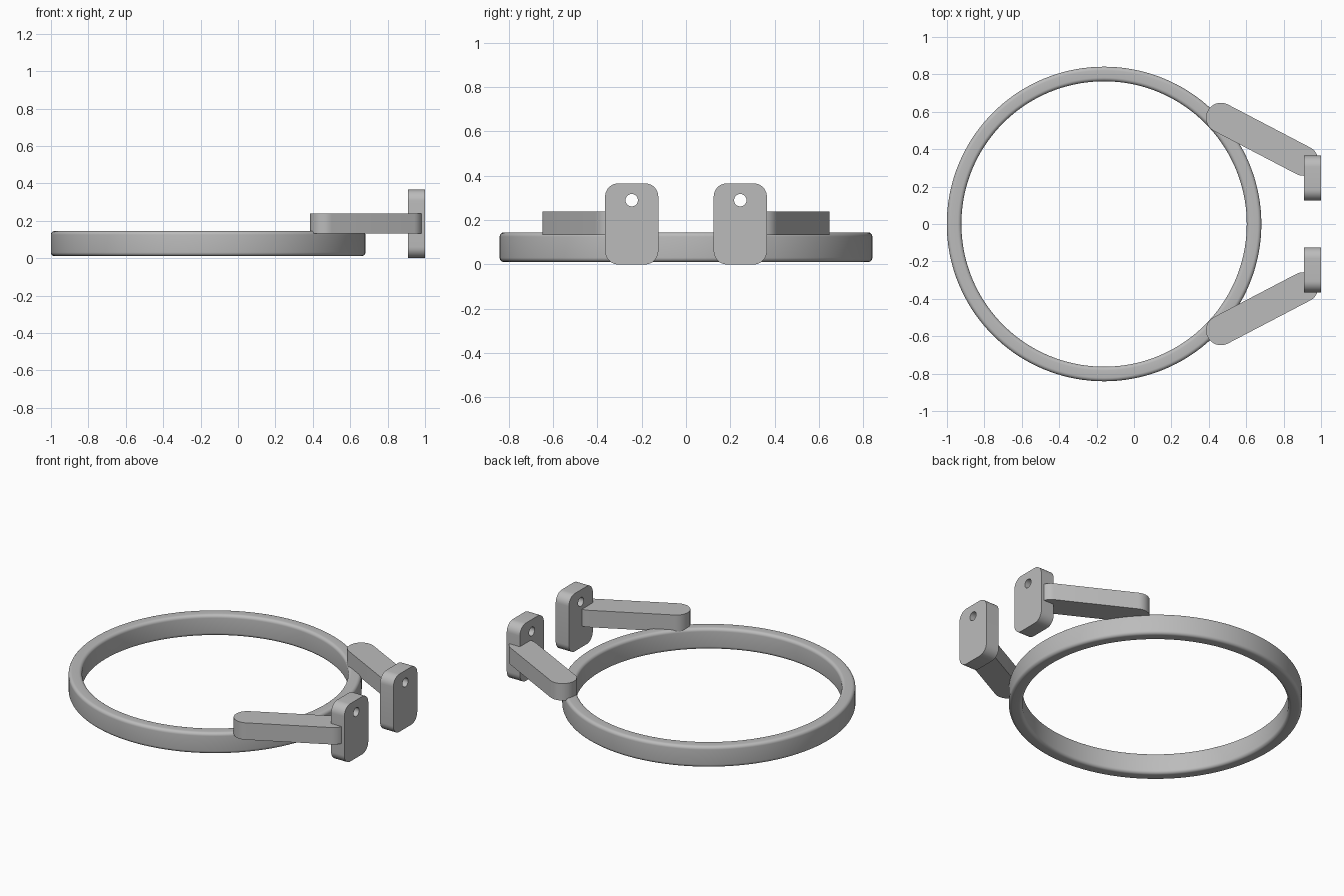
import bpy, bmesh
from math import cos, sin, pi, atan2, hypot, radians

default_cube = bpy.data.objects.get("Cube")
if default_cube:
    bpy.data.objects.remove(default_cube, do_unlink=True)

GREY = (0.5, 0.5, 0.5, 1)
grey = bpy.data.materials.new("plain_grey")
grey.use_nodes = True
grey.diffuse_color = GREY
grey.node_tree.nodes["Principled BSDF"].inputs["Base Color"].default_value = GREY


def rounded_rect(width, height, radius, steps=10):
    """Outline of a centred rectangle with rounded corners."""
    points = []
    corners = ((1, 1), (-1, 1), (-1, -1), (1, -1))
    for quarter, (sx, sy) in enumerate(corners):
        for i in range(steps + 1):
            a = (quarter + i / steps) * pi / 2
            points.append((sx * (width / 2 - radius) + radius * cos(a),
                           sy * (height / 2 - radius) + radius * sin(a)))
    return points


def circle(cx, cy, radius, steps=32):
    return [(cx + radius * cos(2 * pi * i / steps),
             cy + radius * sin(2 * pi * i / steps)) for i in range(steps)]


def finish(name, bm, location, rotation=(0, 0, 0)):
    bmesh.ops.remove_doubles(bm, verts=bm.verts, dist=0.0001)
    bmesh.ops.recalc_face_normals(bm, faces=bm.faces)
    mesh = bpy.data.meshes.new(name)
    bm.to_mesh(mesh)
    bm.free()
    mesh.materials.append(grey)
    obj = bpy.data.objects.new(name, mesh)
    obj.location, obj.rotation_euler = location, rotation
    bpy.context.collection.objects.link(obj)
    bpy.ops.object.select_all(action='DESELECT')
    obj.select_set(True)
    bpy.context.view_layer.objects.active = obj
    bpy.ops.object.shade_smooth_by_angle(angle=radians(35))
    return obj


def slab(name, outlines, depth, location, rotation):
    """Extrude an outline, with optional holes, into a centred slab."""
    bm = bmesh.new()
    ends = []
    for z in (-depth / 2, depth / 2):
        loops = [[bm.verts.new((x, y, z)) for x, y in line] for line in outlines]
        ends.append(loops)
    # clean up coincident corner points before filling
    bmesh.ops.remove_doubles(bm, verts=bm.verts, dist=0.00001)
    ends = [[[v for v in loop if v.is_valid] for loop in loops] for loops in ends]
    for loops in ends:
        edges = [bm.edges.new((a, b)) for loop in loops
                 for a, b in zip(loop, loop[1:] + loop[:1])]
        bmesh.ops.triangle_fill(bm, use_beauty=True, use_dissolve=False,
                                edges=edges, normal=(0, 0, 1))
    for low, high in zip(*ends):
        for i in range(len(low)):
            bm.faces.new((low[i - 1], low[i], high[i], high[i - 1]))
    return finish(name, bm, location, rotation)


def revolve(name, section, mean_radius, location, steps=144):
    """Sweep a closed section around the vertical axis."""
    bm = bmesh.new()
    rings = []
    for i in range(steps):
        a = 2 * pi * i / steps
        rings.append([bm.verts.new(((mean_radius + x) * cos(a),
                                    (mean_radius + x) * sin(a), z))
                      for x, z in section])
    for i in range(steps):
        a, b = rings[i - 1], rings[i]
        for j in range(len(section)):
            bm.faces.new((a[j - 1], b[j - 1], b[j], a[j]))
    return finish(name, bm, location)


# Round hoop with softened edges
revolve("hoop", rounded_rect(0.078, 0.134, 0.02, 6), 0.802, (-0.16, 0, 0.078))

# Mirrored pair of arms and drilled end plates
inner, outer, arm_radius = (0.465, 0.568), (0.905, 0.338), 0.08
dx, dy = outer[0] - inner[0], outer[1] - inner[1]
for side, label in ((1, "left"), (-1, "right")):
    slab("arm_" + label,
         [rounded_rect(hypot(dx, dy) + 2 * arm_radius, 2 * arm_radius, arm_radius - 0.0005)],
         0.107,
         ((inner[0] + outer[0]) / 2, side * (inner[1] + outer[1]) / 2, 0.1855),
         (0, 0, side * atan2(dy, dx)))
    slab("end_plate_" + label,
         [rounded_rect(0.24, 0.366, 0.06), circle(0, 0.107, 0.028)],
         0.092, (0.954, side * 0.245, 0.183), (pi / 2, 0, pi / 2))
